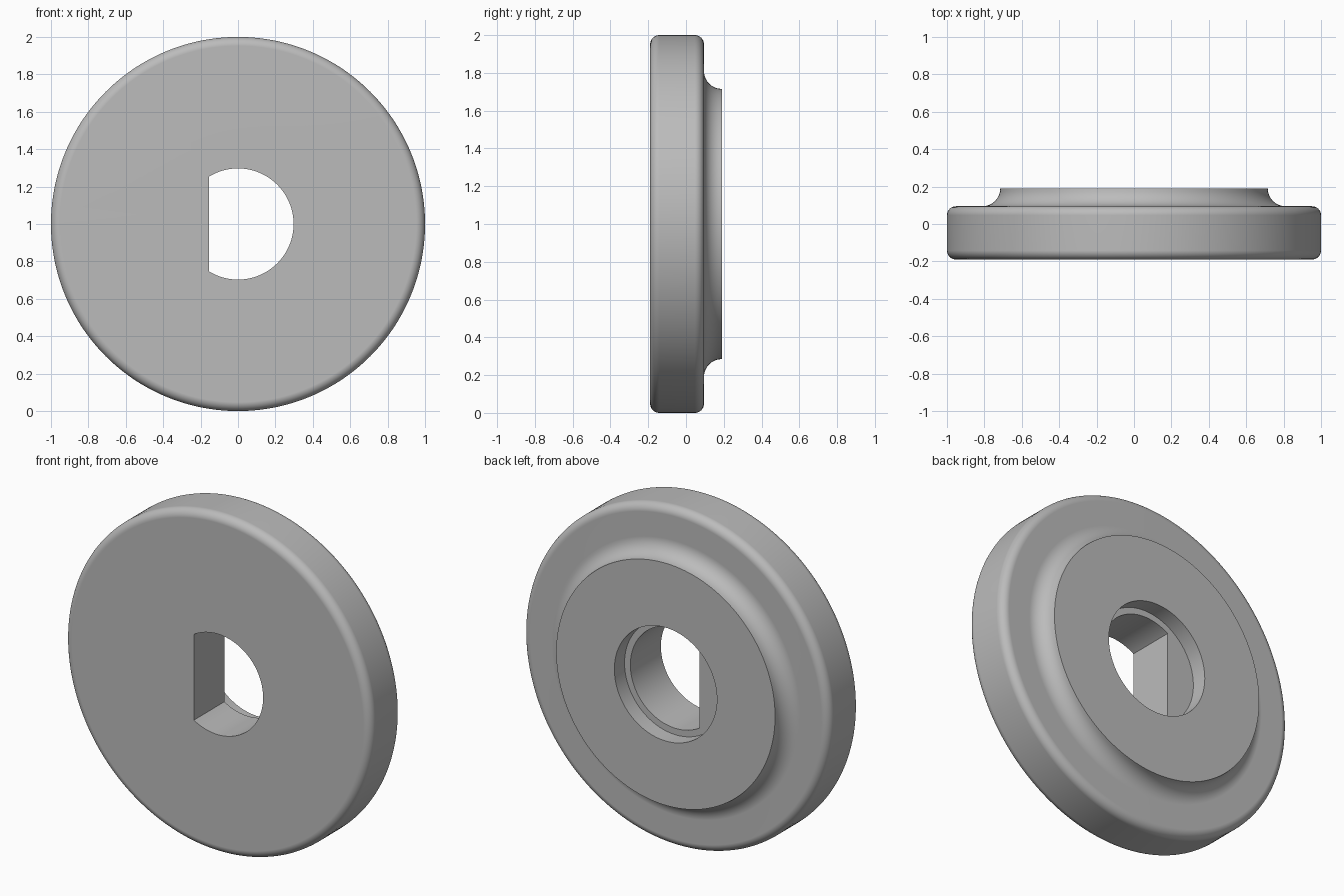
import bpy
import bmesh
from math import sin, cos, pi, radians

if "Cube" in bpy.data.objects:
    bpy.data.objects.remove(bpy.data.objects["Cube"], do_unlink=True)

SEGMENTS = 240
OUTER, BOSS, BORE, RECESS = 1.0, 0.715, 0.297, 0.335
FRONT, SHOULDER, BACK = -0.19, 0.095, 0.19
ROUND = 0.048
COVE = BACK - SHOULDER
FLAT_X = BORE * cos(radians(121.5))


def arc(radius_centre, y_centre, size, start, end, steps=8):
    """Points (radius, y) along an arc, angles in degrees."""
    angles = [radians(start + (end - start) * i / steps) for i in range(steps + 1)]
    return [(radius_centre + size * cos(a), y_centre + size * sin(a)) for a in angles]


# Cross-section: bore, front face, rounded rim, coved boss, rear recess
profile = [(BORE, SHOULDER), (BORE, FRONT)]
profile += arc(OUTER - ROUND, FRONT + ROUND, ROUND, -90, 0)
profile += arc(OUTER - ROUND, SHOULDER - ROUND, ROUND, 0, 90)
profile += arc(BOSS + COVE, BACK, COVE, 270, 180)
profile += [(RECESS, BACK), (RECESS, SHOULDER)]

# Lathe around the y axis, flattening one side of the bore into a D
bm = bmesh.new()
rings = []
for s in range(SEGMENTS):
    angle = 2 * pi * s / SEGMENTS
    ring = []
    for radius, y in profile:
        x = radius * cos(angle)
        if radius == BORE:
            x = max(x, FLAT_X)
        ring.append(bm.verts.new((x, y, 1 + radius * sin(angle))))
    rings.append(ring)
count = len(profile)
for s, ring in enumerate(rings):
    following = rings[(s + 1) % SEGMENTS]
    for i in range(count):
        j = (i + 1) % count
        bm.faces.new((ring[i], ring[j], following[j], following[i]))
bmesh.ops.recalc_face_normals(bm, faces=bm.faces)

mesh = bpy.data.meshes.new("flanged_disc")
bm.to_mesh(mesh)
bm.free()
disc = bpy.data.objects.new("flanged_disc", mesh)
bpy.context.collection.objects.link(disc)

# Plain grey finish
grey = bpy.data.materials.new("plain_grey")
colour = (0.5, 0.5, 0.5, 1)
grey.diffuse_color = colour
grey.use_nodes = True
grey.node_tree.nodes["Principled BSDF"].inputs["Base Color"].default_value = colour
mesh.materials.append(grey)

# Smooth curves with crisp edges and flat faces
bpy.ops.object.select_all(action="DESELECT")
disc.select_set(True)
bpy.context.view_layer.objects.active = disc
bpy.ops.object.shade_smooth_by_angle(angle=radians(30))
normals = disc.modifiers.new("flat_face_normals", "WEIGHTED_NORMAL")
normals.keep_sharp = True
